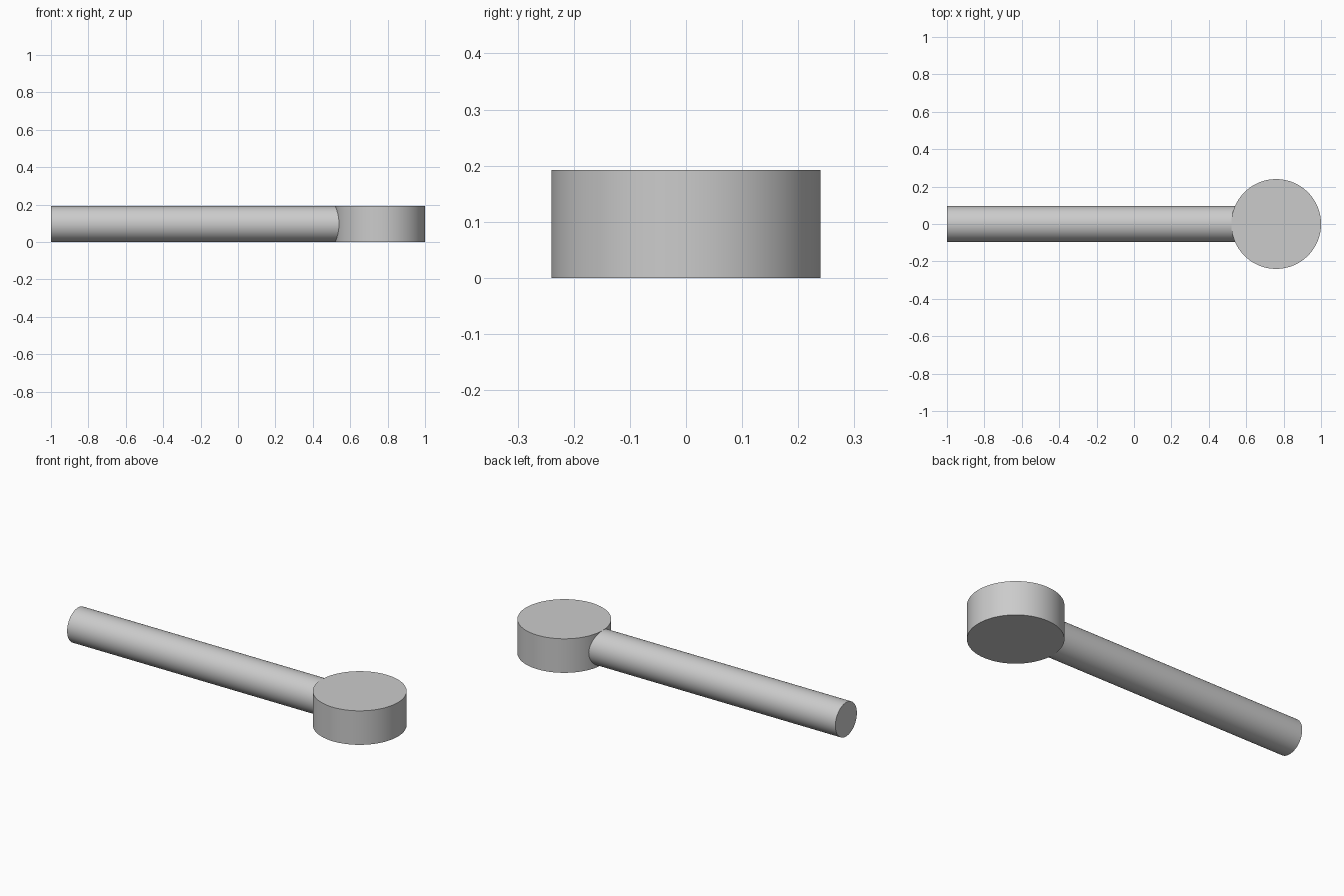
import bpy
import math

cube = bpy.data.objects.get("Cube")
if cube:
    bpy.data.objects.remove(cube, do_unlink=True)

HEIGHT = 0.192
HEAD_RADIUS = 0.24
HEAD_X = 1 - HEAD_RADIUS
SHAFT_END = 0.57  # tucked inside the head

grey = bpy.data.materials.new("plain grey")
grey.use_nodes = True
colour = (0.6, 0.6, 0.6, 1)
grey.diffuse_color = colour
grey.node_tree.nodes["Principled BSDF"].inputs["Base Color"].default_value = colour


def cylinder(name, radius, length, location, rotation=(0, 0, 0)):
    bpy.ops.mesh.primitive_cylinder_add(
        vertices=96, radius=radius, depth=length, location=location, rotation=rotation)
    obj = bpy.context.object
    obj.name = name
    obj.data.materials.append(grey)
    bpy.ops.object.shade_smooth_by_angle(angle=math.radians(30))
    return obj


# Flat round head standing upright
cylinder("head", HEAD_RADIUS, HEIGHT, (HEAD_X, 0, HEIGHT / 2))

# Round shaft lying along x, as thick as the head is tall
cylinder("shaft", HEIGHT / 2, SHAFT_END + 1, ((SHAFT_END - 1) / 2, 0, HEIGHT / 2),
         (0, math.pi / 2, 0))
